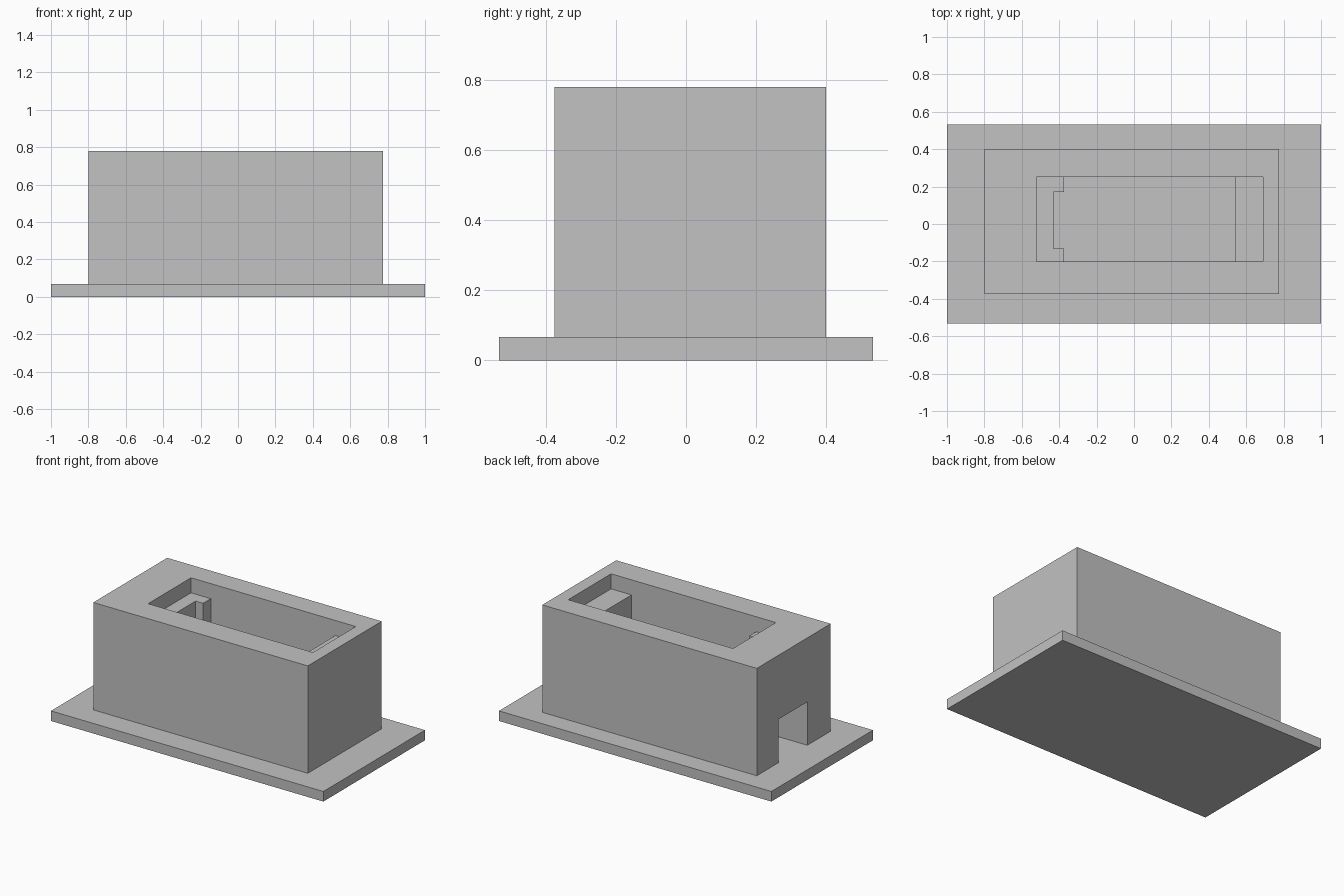
import bpy
import bmesh
from mathutils import Matrix, Vector

cube = bpy.data.objects.get("Cube")
if cube:
    bpy.data.objects.remove(cube, do_unlink=True)

grey = bpy.data.materials.new("plain grey")
grey.use_nodes = True
colour = (0.54, 0.54, 0.54, 1)
grey.diffuse_color = colour
for node in grey.node_tree.nodes:
    if node.type == 'BSDF_PRINCIPLED':
        node.inputs["Base Color"].default_value = colour


def box(name, low, high):
    """Box between two opposite corners."""
    low, high = Vector(low), Vector(high)
    bm = bmesh.new()
    place = Matrix.Translation((low + high) / 2) @ Matrix.Diagonal((high - low).to_4d())
    bmesh.ops.create_cube(bm, size=1, matrix=place)
    mesh = bpy.data.meshes.new(name)
    bm.to_mesh(mesh)
    bm.free()
    mesh.materials.append(grey)
    obj = bpy.data.objects.new(name, mesh)
    bpy.context.collection.objects.link(obj)
    return obj


def cut(target, name, low, high):
    """Cut a box out of the target and remove the cutter."""
    cutter = box(name, low, high)
    cutter.hide_render = True
    mod = target.modifiers.new(name, 'BOOLEAN')
    mod.operation = 'DIFFERENCE'
    mod.solver = 'EXACT'
    mod.object = cutter
    bpy.context.view_layer.objects.active = target
    bpy.ops.object.modifier_apply(modifier=mod.name)
    bpy.data.objects.remove(cutter, do_unlink=True)


BASE_TOP = 0.067
BELOW = 0.03
ABOVE = 0.9
LEDGE = 0.68

# Flat slab under everything
box("base_slab", (-1, -0.533, 0), (1, 0.533, BASE_TOP))

# Hollow block standing on the slab
body = box("hollow_block", (-0.8, -0.375, BASE_TOP), (0.775, 0.4, 0.78))

# Wide mouth, leaving a ledge at each end
cut(body, "mouth_cutter", (-0.52, -0.2, LEDGE), (0.69, 0.25, ABOVE))

# Deep shaft down to the slab
cut(body, "shaft_cutter", (-0.375, -0.2, BELOW), (0.54, 0.25, ABOVE))

# Upright groove in the ledge at the doorway end
cut(body, "groove_cutter", (-0.43, -0.13, BELOW), (-0.3, 0.17, ABOVE))

# Doorway through the end wall into the shaft
cut(body, "doorway_cutter", (-0.9, -0.13, BELOW), (-0.35, 0.17, 0.355))
